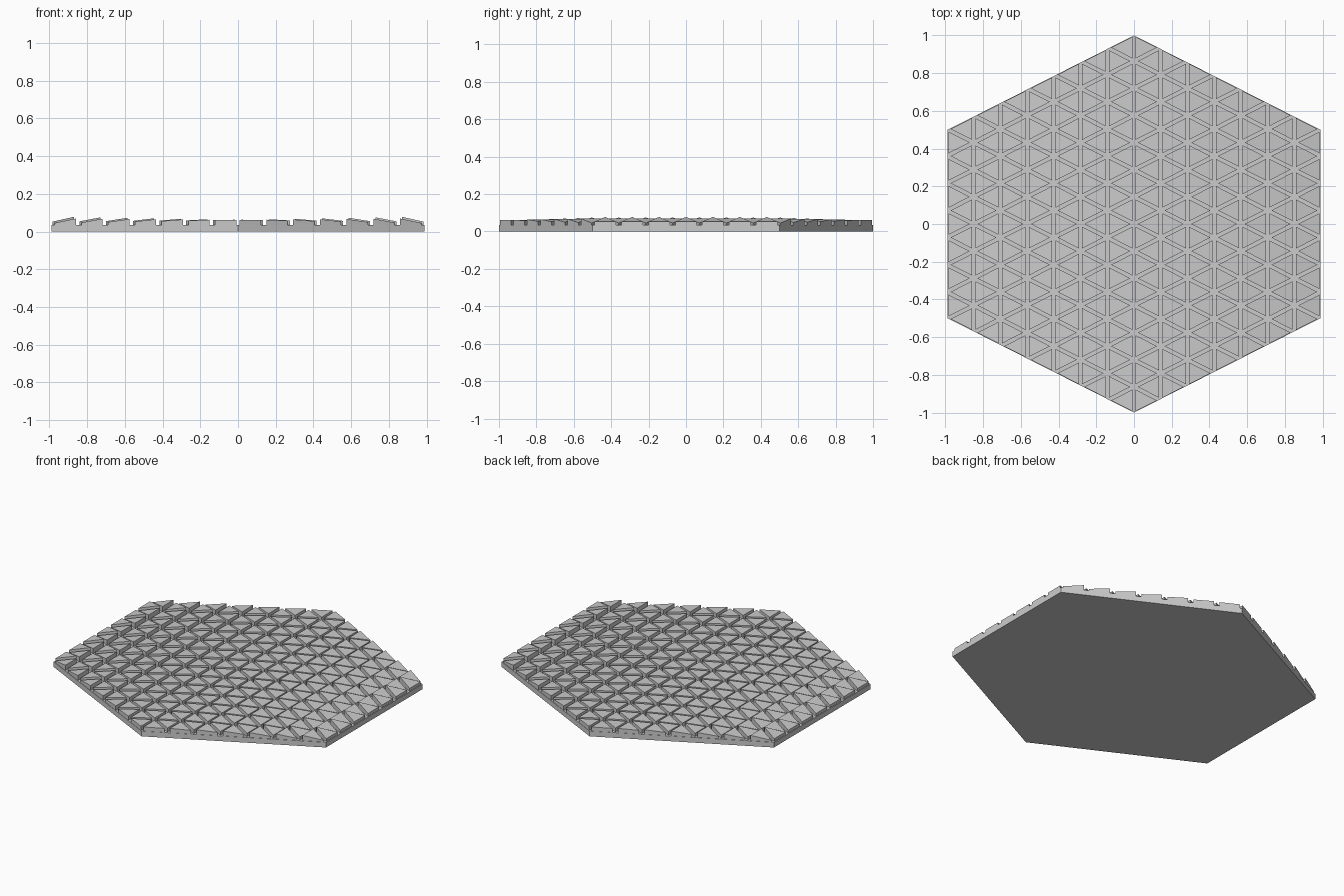
import bpy
import bmesh
from mathutils import Vector

N = 7                     # triangles along each hexagon side
PITCH, SIDE = 0.1418, 0.144   # column width, triangle edge along y
INSET = 0.009             # half the groove width
BASE_TOP, TILE_MID = 0.034, 0.061
TILT = 0.235              # slope of a tile top per unit of x

cube = bpy.data.objects.get("Cube")
if cube:
    bpy.data.objects.remove(cube, do_unlink=True)

grey = bpy.data.materials.new("plain grey")
grey.use_nodes = True
grey.diffuse_color = (0.6, 0.6, 0.6, 1)
grey.node_tree.nodes["Principled BSDF"].inputs["Base Color"].default_value = grey.diffuse_color


def add_prism(bm, outline, z0, top):
    """Straight-sided prism whose top height is top(point)."""
    low = [bm.verts.new((p.x, p.y, z0)) for p in outline]
    high = [bm.verts.new((p.x, p.y, top(p))) for p in outline]
    bm.faces.new(low[::-1])
    bm.faces.new(high)
    for k in range(len(outline)):
        n = (k + 1) % len(outline)
        bm.faces.new((low[k], low[n], high[n], high[k]))


def finish(bm, name):
    bmesh.ops.recalc_face_normals(bm, faces=bm.faces)
    mesh = bpy.data.meshes.new(name)
    bm.to_mesh(mesh)
    bm.free()
    mesh.materials.append(grey)
    obj = bpy.data.objects.new(name, mesh)
    bpy.context.collection.objects.link(obj)


def inset_triangle(tri):
    """Shrink a triangle evenly from all three edges, about its incentre."""
    a, b, c = tri
    la, lb, lc = (b - c).length, (c - a).length, (a - b).length
    perimeter = la + lb + lc
    centre = (a * la + b * lb + c * lc) / perimeter
    radius = PITCH * SIDE / perimeter
    return [centre + (p - centre) * (1 - INSET / radius) for p in tri]


# Hexagonal base plate
bm = bmesh.new()
W = 0.988
hexagon = [Vector(p) for p in ((0, -1), (W, -0.5), (W, 0.5), (0, 1), (-W, 0.5), (-W, -0.5))]
add_prism(bm, hexagon, 0, lambda p: BASE_TOP)
finish(bm, "base_plate")

# Triangular tiles, each tilted outward more the further it is from x = 0
bm = bmesh.new()
for col in range(-N, N):
    for edge, tip in ((col, col + 1), (col + 1, col)):
        for row in range(-N - 1, N + 1):
            y = (row + 0.5 * (edge % 2)) * SIDE
            tri = [Vector((edge * PITCH, y)), Vector((edge * PITCH, y + SIDE)),
                   Vector((tip * PITCH, y + SIDE / 2))]
            mid = (tri[0] + tri[1] + tri[2]) / 3
            if abs(mid.y) > N * SIDE - abs(mid.x) * SIDE / (2 * PITCH):
                continue
            tri = inset_triangle(tri)
            mid = (tri[0] + tri[1] + tri[2]) / 3
            add_prism(bm, tri, BASE_TOP - 0.002,
                      lambda p: TILE_MID - TILT * mid.x * (p.x - mid.x))
finish(bm, "tilted_tiles")
